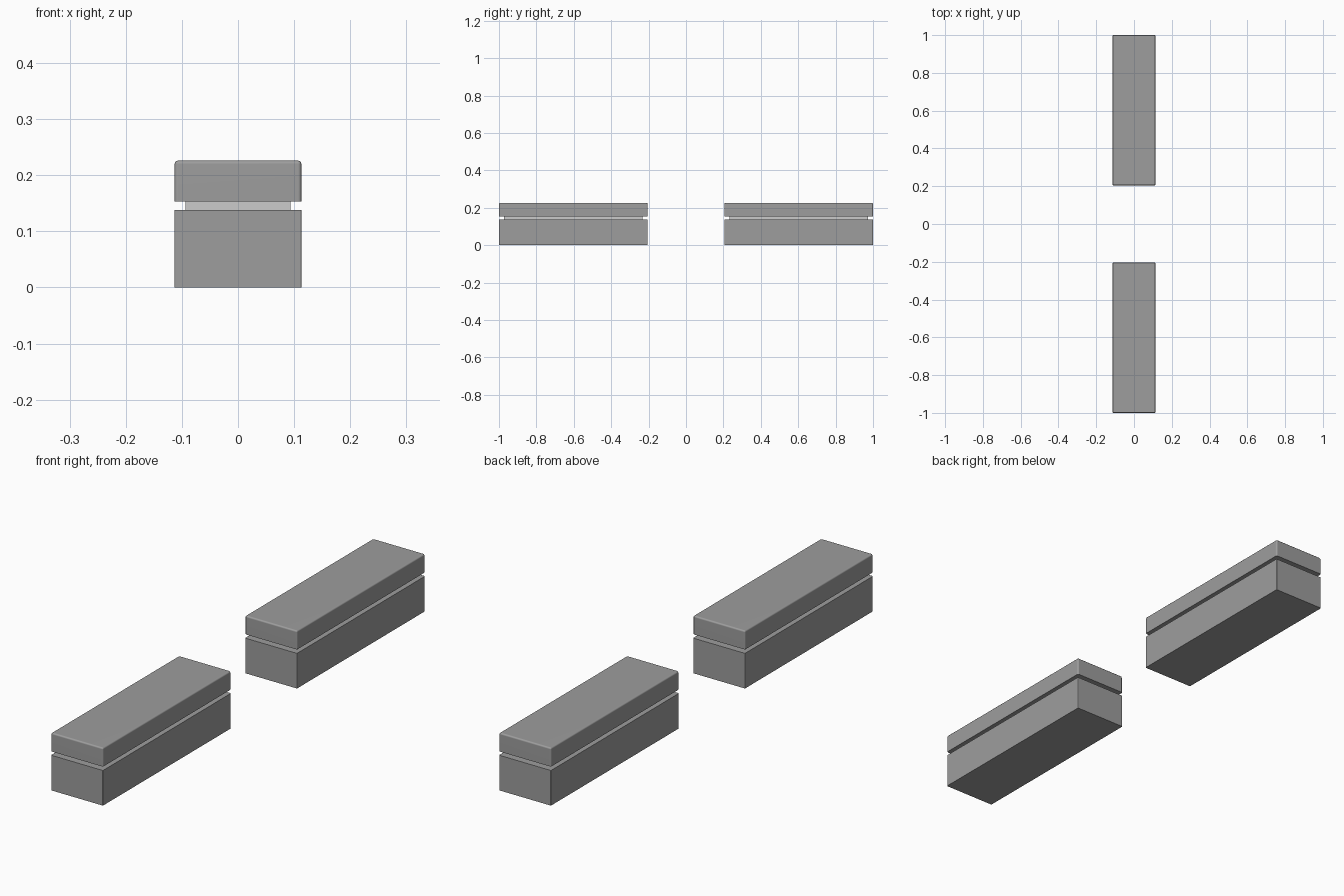
import bpy, bmesh
from mathutils import Matrix

if "Cube" in bpy.data.objects:
    bpy.data.objects.remove(bpy.data.objects["Cube"])

Y_IN, Y_OUT = 0.205, 1.0          # near and far ends of each block
HALF_W = 0.113


def material(name, value):
    mat = bpy.data.materials.new(name)
    mat.diffuse_color = (value, value, value, 1)
    mat.use_nodes = True
    mat.node_tree.nodes["Principled BSDF"].inputs["Base Color"].default_value = mat.diffuse_color
    return mat


dark = material("dark_grey", 0.34)
light = material("light_grey", 0.8)


def block(name, side, inset, z0, z1, mat, radius=0.0, round_top=False):
    """Box with rounded vertical edges and, optionally, a rounded top rim."""
    bm = bmesh.new()
    size = (2 * (HALF_W - inset[0]), Y_OUT - Y_IN - 2 * inset[1], z1 - z0)
    centre = (0, side * (Y_IN + Y_OUT) / 2, (z0 + z1) / 2)
    bmesh.ops.create_cube(bm, size=1, matrix=Matrix.Translation(centre) @ Matrix.Diagonal((*size, 1)))
    if radius:
        edges = []
        for e in bm.edges:
            a, b = (v.co.z for v in e.verts)
            vertical = abs(a - b) > 1e-5
            if vertical or (round_top and min(a, b) > centre[2]):
                edges.append(e)
        bmesh.ops.bevel(bm, geom=edges, offset=radius, segments=3, profile=0.5, affect='EDGES')
    mesh = bpy.data.meshes.new(name)
    bm.to_mesh(mesh)
    bm.free()
    mesh.materials.append(mat)
    obj = bpy.data.objects.new(name, mesh)
    bpy.context.collection.objects.link(obj)
    bpy.ops.object.select_all(action='DESELECT')
    obj.select_set(True)
    bpy.context.view_layer.objects.active = obj
    bpy.ops.object.shade_smooth_by_angle(angle=0.6)
    # Keep the large faces flat beside the rounded edges
    weighted = obj.modifiers.new("flat_faces", 'WEIGHTED_NORMAL')
    weighted.keep_sharp = True


# Two mirrored benches: base, recessed spacer, rounded top slab
for label, side in (("front", -1), ("back", 1)):
    block(label + "_base", side, (0, 0), 0.0, 0.138, dark, 0.003)
    block(label + "_spacer", side, (0.019, 0.028), 0.138, 0.153, light)
    block(label + "_top_slab", side, (0, 0), 0.153, 0.226, dark, 0.006, True)
